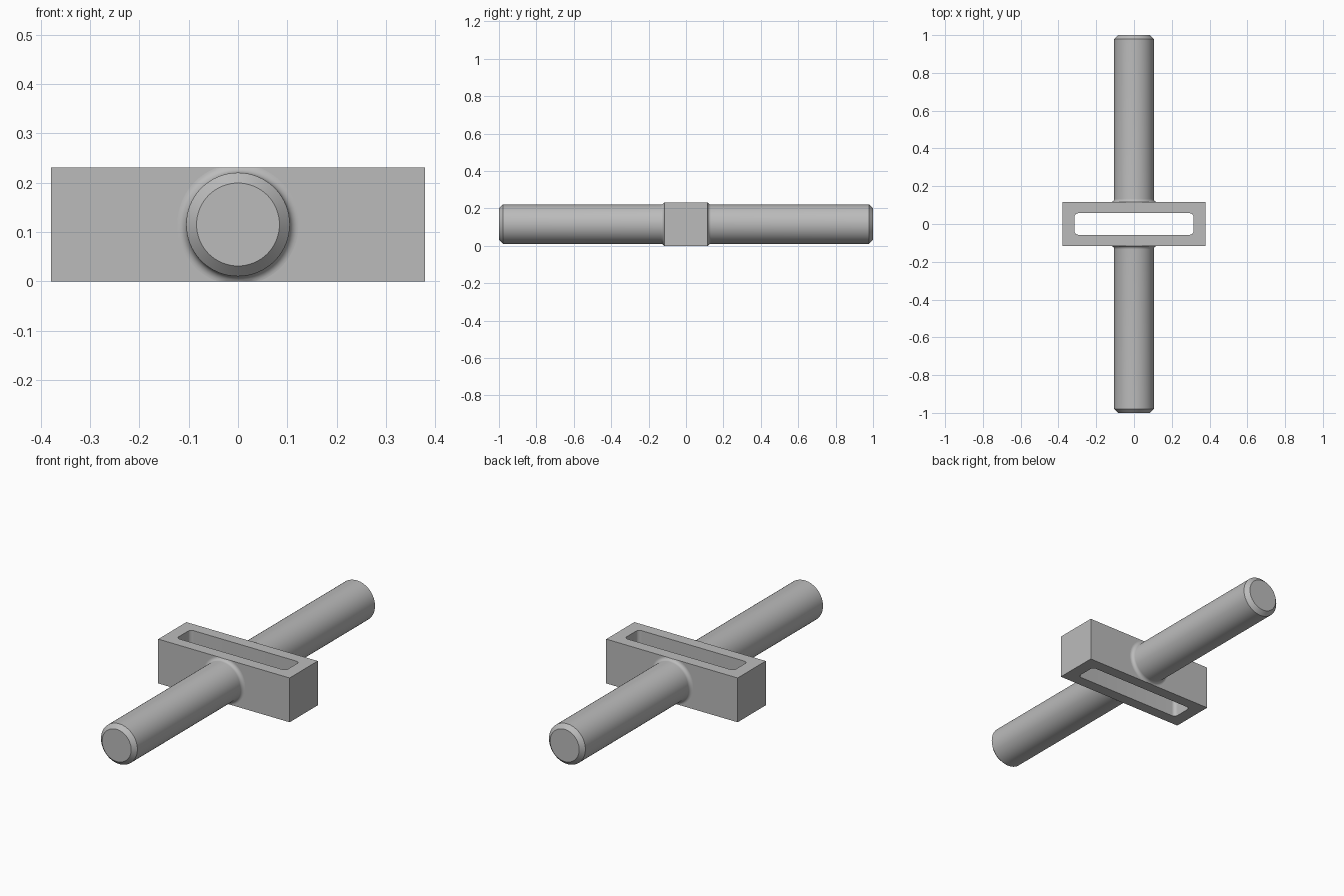
import bpy, bmesh
from math import sin, cos, pi, radians

if "Cube" in bpy.data.objects:
    bpy.data.objects.remove(bpy.data.objects["Cube"])

HALF_X, HALF_Y, HEIGHT = 0.379, 0.116, 0.231
MID = HEIGHT / 2
SLOT_X, SLOT_Y, SLOT_R = 0.315, 0.057, 0.02
ROD_R, CHAMFER, FILLET = 0.105, 0.021, 0.018
SIDES = 64

grey = bpy.data.materials.new("plain grey")
grey.use_nodes = True
colour = (0.5, 0.5, 0.5, 1)
grey.diffuse_color = colour
grey.node_tree.nodes["Principled BSDF"].inputs["Base Color"].default_value = colour


def rounded_rectangle(hx, hy, r, steps=8):
    """Outline points, counter-clockwise, with rounded corners."""
    points = []
    for i, (sx, sy) in enumerate([(1, 1), (-1, 1), (-1, -1), (1, -1)]):
        for k in range(steps + 1):
            a = (i + k / steps) * pi / 2
            points.append((sx * (hx - r) + r * cos(a), sy * (hy - r) + r * sin(a)))
    return points


def add_mesh(name, bm):
    bmesh.ops.recalc_face_normals(bm, faces=bm.faces)
    mesh = bpy.data.meshes.new(name)
    bm.to_mesh(mesh)
    bm.free()
    mesh.materials.append(grey)
    obj = bpy.data.objects.new(name, mesh)
    bpy.context.collection.objects.link(obj)
    return obj


# Slotted block: filled outline with a hole, extruded upwards
bm = bmesh.new()
corners = [(HALF_X, HALF_Y), (-HALF_X, HALF_Y), (-HALF_X, -HALF_Y), (HALF_X, -HALF_Y)]
edges = []
for loop in (corners, rounded_rectangle(SLOT_X, SLOT_Y, SLOT_R)):
    verts = [bm.verts.new((x, y, 0)) for x, y in loop]
    edges += [bm.edges.new((verts[i - 1], verts[i])) for i in range(len(verts))]
bmesh.ops.triangle_fill(bm, use_beauty=True, use_dissolve=False, edges=edges)
top = bmesh.ops.extrude_face_region(bm, geom=bm.faces[:], use_keep_orig=True)["geom"]
bmesh.ops.translate(bm, vec=(0, 0, HEIGHT),
                    verts=[v for v in top if isinstance(v, bmesh.types.BMVert)])
block = add_mesh("slotted_block", bm)

# Rod profile (radius, distance): fillet at the block, straight shaft, chamfered tip
profile = [(ROD_R + FILLET, HALF_Y - 0.01)]
for k in range(9):
    a = k / 8 * pi / 2
    profile.append((ROD_R + FILLET * (1 - sin(a)), HALF_Y + FILLET * (1 - cos(a))))
profile += [(ROD_R, 1 - CHAMFER), (ROD_R - CHAMFER, 1)]


def add_rod(name, side):
    bm = bmesh.new()
    rings = []
    for r, y in profile:
        ring = []
        for i in range(SIDES):
            a = 2 * pi * i / SIDES
            # The fillet is trimmed flush with the block's top and bottom
            z = min(max(MID + r * sin(a), 0), HEIGHT)
            ring.append(bm.verts.new((r * cos(a), side * y, z)))
        rings.append(ring)
    for a, b in zip(rings, rings[1:]):
        for i in range(SIDES):
            bm.faces.new((a[i - 1], a[i], b[i], b[i - 1]))
    bm.faces.new(rings[0])
    bm.faces.new(rings[-1])
    return add_mesh(name, bm)


rods = [add_rod("front_rod", -1), add_rod("back_rod", 1)]

# Smooth shading with crisp edges
for obj in [block] + rods:
    bpy.ops.object.select_all(action="DESELECT")
    obj.select_set(True)
    bpy.context.view_layer.objects.active = obj
    bpy.ops.object.shade_smooth_by_angle(angle=radians(30))
